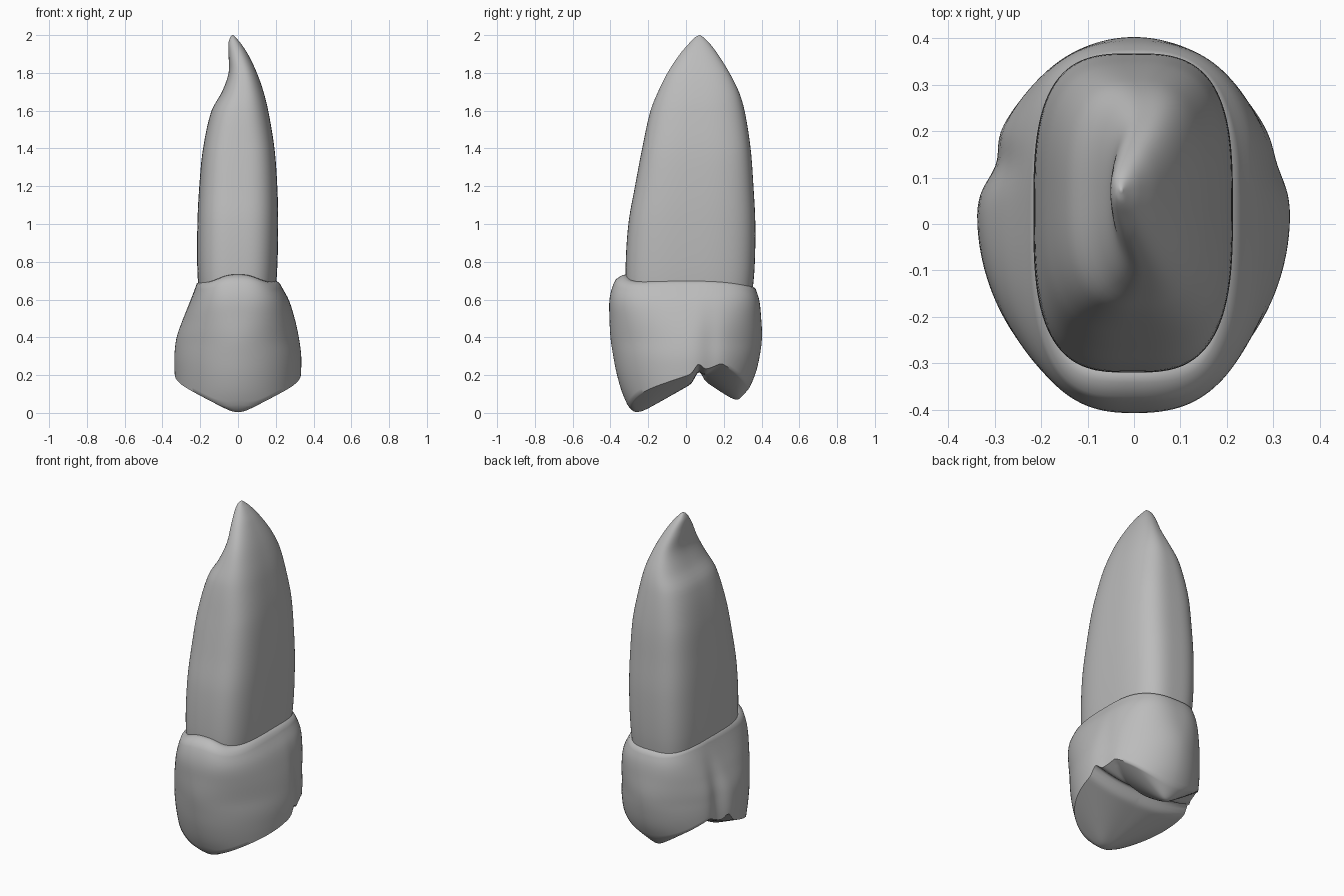
import bpy
import bmesh
from math import cos, sin, pi, exp, copysign
from mathutils import Vector

if "Cube" in bpy.data.objects:
    bpy.data.objects.remove(bpy.data.objects["Cube"], do_unlink=True)

SEGMENTS = 144

# Silhouette rows: z, x min, x max, y min, y max
ROOT = [
    (.55, -.20, .19, -.31, .34), (.75, -.215, .207, -.32, .362),
    (1, -.215, .213, -.305, .367), (1.2, -.205, .208, -.27, .357),
    (1.4, -.185, .193, -.232, .342), (1.6, -.14, .16, -.188, .31),
    (1.7, -.085, .135, -.148, .28), (1.8, -.05, .1, -.098, .23),
    (1.9, -.05, .052, -.032, .168), (1.96, -.05, .012, .02, .122),
    (1.99, -.04, -.015, .05, .09), (2, -.03, -.025, .07, .075),
]
CROWN = [
    (0, -.32, .32, -.29, .27), (.1, -.328, .325, -.335, .32),
    (.2, -.335, .333, -.365, .365), (.3, -.337, .335, -.385, .39),
    (.4, -.325, .322, -.4, .402), (.5, -.29, .3, -.405, .398),
    (.6, -.25, .268, -.405, .387), (.68, -.22, .225, -.385, .36),
    (.75, -.2, .2, -.345, .335),
]


def sample(rows, z):
    """Smooth interpolation of the silhouette at height z."""
    z = min(max(z, rows[0][0]), rows[-1][0])
    i = next(k for k in range(len(rows) - 1) if z <= rows[k + 1][0])
    a, b = Vector(rows[i]), Vector(rows[i + 1])
    p, q = Vector(rows[max(i - 1, 0)]), Vector(rows[min(i + 2, len(rows) - 1)])
    h = b[0] - a[0]
    t = (z - a[0]) / h
    ma = (b - p) * (h / (b[0] - p[0]))
    mb = (q - a) * (h / (q[0] - a[0]))
    return (a * (2*t**3 - 3*t**2 + 1) + ma * (t**3 - 2*t**2 + t)
            + b * (3*t**2 - 2*t**3) + mb * (t**3 - t**2))[1:]


def outline(extents, angle, power, cx, cy):
    """Point on a four-quadrant superellipse."""
    x0, x1, y0, y1 = extents
    c, s = cos(angle), sin(angle)
    u, v = (copysign(abs(w) ** (2 / power), w) for w in (c, s))
    return (cx + u * (x1 - cx if c > 0 else cx - x0),
            cy + v * (y1 - cy if s > 0 else cy - y0))


def loft(name, rings, end, material):
    """Skin closed rings and finish the last one in a single point."""
    bm = bmesh.new()
    loops = [[bm.verts.new(p) for p in ring] for ring in rings]
    n = len(loops[0])
    for low, high in zip(loops, loops[1:]):
        for i in range(n):
            j = (i + 1) % n
            bm.faces.new((low[i], low[j], high[j], high[i]))
    tip = bm.verts.new(end)
    for i in range(n):
        bm.faces.new((loops[-1][i], loops[-1][(i + 1) % n], tip))
    bm.faces.new(loops[0])
    bmesh.ops.recalc_face_normals(bm, faces=bm.faces)
    mesh = bpy.data.meshes.new(name)
    bm.to_mesh(mesh)
    bm.free()
    mesh.materials.append(material)
    obj = bpy.data.objects.new(name, mesh)
    bpy.context.collection.objects.link(obj)
    bpy.ops.object.select_all(action='DESELECT')
    obj.select_set(True)
    bpy.context.view_layer.objects.active = obj
    bpy.ops.object.shade_smooth_by_angle(angle=pi / 3)


def cusp(x, y, tip_y, tip_z, side, inward, p):
    """Height of a rounded pyramid pointing down."""
    dy = (y - tip_y) * copysign(1, tip_y)
    a = side * abs(x)
    b = 1.2 * dy if dy > 0 else -inward * dy
    return tip_z + (a ** p + b ** p + .02 ** p) ** (1 / p) - .02


def chewing_height(x, y):
    """Two cusps meeting in a narrow groove."""
    front = cusp(x, y, -.265, .005, .53, .57, 2.8)
    back = cusp(x, y, .27, .07, .7, .68, 2)
    return min(front, back) + .04 * exp(-((y - .065) / .025) ** 2)


def crown_wall(angle, z):
    k = min(max((z - .35) / .35, 0), 1)
    k = k * k * (3 - 2 * k)
    power = (1.9 if sin(angle) > 0 else 1.97) * (1 - k) + 2.8 * k
    x, y = outline(sample(CROWN, z), angle, power, 0, .02)
    depth = .03 if x > 0 else .07
    dent = depth * exp(-((y - .13) / .05) ** 2) * (1 - k)
    return x * (1 - dent), y


def margin_height(angle):
    """Wavy gum line, highest at the front."""
    return .69 + .012 * cos(2 * angle) + .055 * max(0, -sin(angle)) ** 6


enamel = bpy.data.materials.new("tooth_grey")
enamel.use_nodes = True
grey = (.5, .5, .5, 1)
enamel.diffuse_color = grey
enamel.node_tree.nodes["Principled BSDF"].inputs["Base Color"].default_value = grey

angles = [2 * pi * i / SEGMENTS for i in range(SEGMENTS)]

# Root: tapered loft ending in a bent tip
heights = [.55 + 1.45 * sin(pi / 2 * i / 64) for i in range(64)]
root_rings = []
for z in heights:
    e = sample(ROOT, z)
    power = 3.1 - .9 * max(0, (z - 1.4) / .6)
    root_rings.append([(*outline(e, a, power, (e[0] + e[1]) / 2, (e[2] + e[3]) / 2), z)
                       for a in angles])
loft("root", root_rings, (-.028, .072, 2), enamel)

# Crown: rounded shoulder, bulging wall, then the two-cusped chewing surface
columns = []
for a in angles:
    rim = .2
    for _ in range(12):
        rim = (rim + chewing_height(*crown_wall(a, rim))) / 2
    top = margin_height(a)
    x, y = crown_wall(a, top)
    column = [(x * .8, y * .8, top - .02), (x * .9, y * .9, top),
              (x * .96, y * .96, top - .006)]
    for i in range(1, 29):
        z = top + (rim - top) * i / 28
        column.append((*crown_wall(a, z), z))
    x, y = column[-1][:2]
    for i in range(1, 32):
        t = 1 - i / 32
        px, py = x * t, .05 + (y - .05) * t
        column.append((px, py, chewing_height(px, py)))
    columns.append(column)
loft("crown", list(zip(*columns)), (0, .05, chewing_height(0, .05)), enamel)
